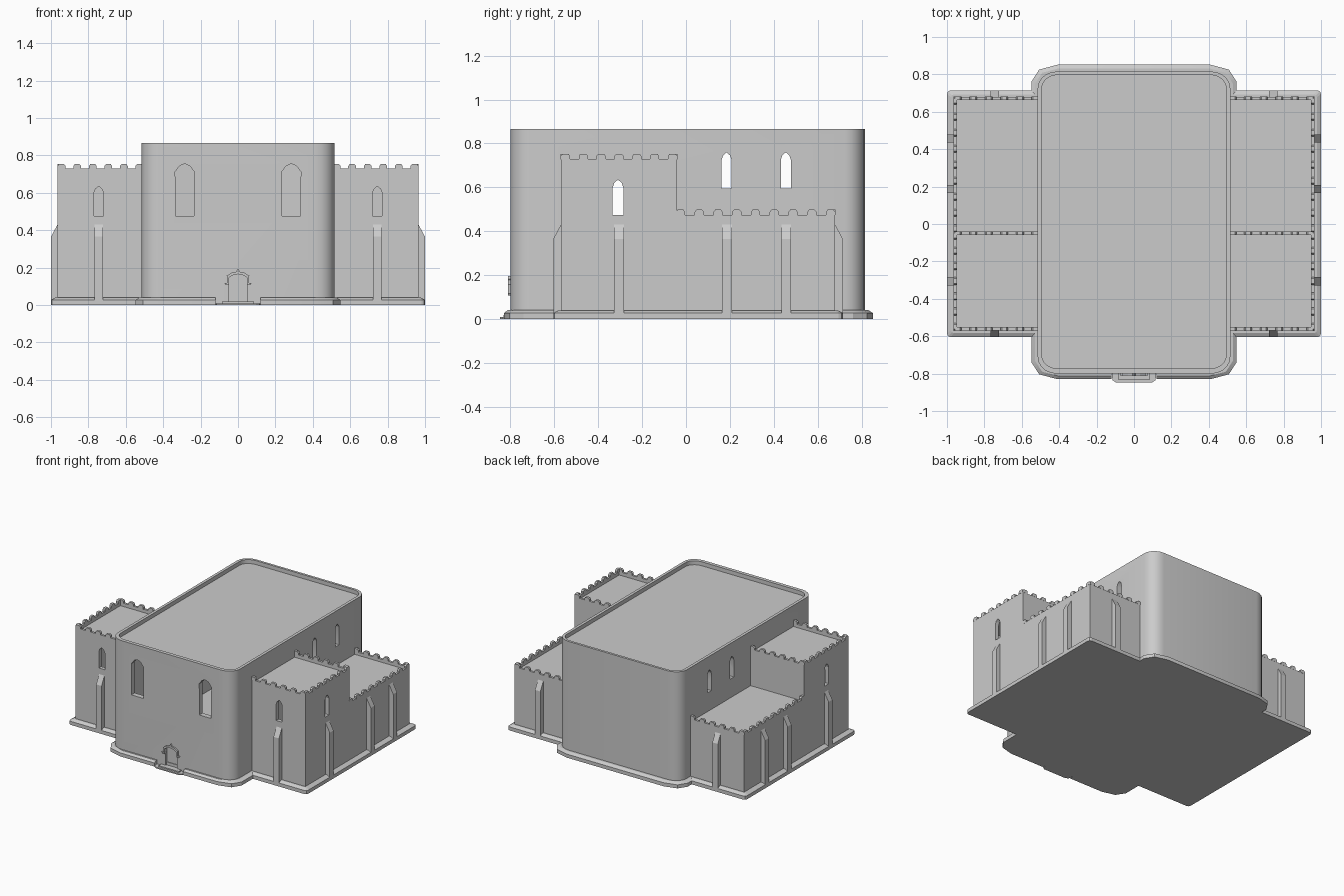
import bpy, bmesh
from math import sin, cos, pi

if "Cube" in bpy.data.objects:
    bpy.data.objects.remove(bpy.data.objects["Cube"])


def add(bm, rings):
    """Closed loft through rings of 3D points."""
    vs = [[bm.verts.new(p) for p in r] for r in rings]
    n = len(rings[0])
    bm.faces.new(vs[0])
    bm.faces.new(vs[-1])
    for a, b in zip(vs, vs[1:]):
        for i in range(n):
            bm.faces.new((a[i], a[(i + 1) % n], b[(i + 1) % n], b[i]))


def finish(name, bm):
    bmesh.ops.recalc_face_normals(bm, faces=bm.faces[:])
    me = bpy.data.meshes.new(name)
    bm.to_mesh(me)
    bm.free()
    ob = bpy.data.objects.new(name, me)
    bpy.context.collection.objects.link(ob)
    return ob


def ring(pts, t, axis):
    if axis == 'x':
        return [(t, u, v) for u, v in pts]
    if axis == 'y':
        return [(u, t, v) for u, v in pts]
    return [(u, v, t) for u, v in pts]


def prism(name, pts, a, b, axis='z'):
    bm = bmesh.new()
    add(bm, [ring(pts, a, axis), ring(pts, b, axis)])
    return finish(name, bm)


def rect(u0, u1, v0, v1):
    return [(u0, v0), (u1, v0), (u1, v1), (u0, v1)]


def rounded(hx, y0, y1, rx, ry, seg):
    """Rounded rectangle, symmetric in x."""
    pts = []
    for q, (cx, cy) in enumerate([(hx - rx, y1 - ry), (rx - hx, y1 - ry),
                                  (rx - hx, y0 + ry), (hx - rx, y0 + ry)]):
        for k in range(seg + 1):
            a = (q + k / seg) * pi / 2
            pts.append((cx + rx * cos(a), cy + ry * sin(a)))
    return pts


def arch(c, w, z0, spring, top, bulge):
    """Pointed window outline; bulge swells the arch sides."""
    h = w / 2
    m = top - spring
    side = [(h, spring), (h * (0.5 + bulge) + h * 0.12, spring + m * 0.55),
            (h * bulge * 1.1 + h * 0.1, spring + m * 0.88)]
    return ([(c - h, z0), (c + h, z0)] + [(c + x, z) for x, z in side]
            + [(c, top)] + [(c - x, z) for x, z in reversed(side)])


def cut(targets, cutter):
    cutter.hide_render = True
    for ob in targets:
        m = ob.modifiers.new("cut", 'BOOLEAN')
        m.operation, m.solver, m.object = 'DIFFERENCE', 'EXACT', cutter
        bpy.context.view_layer.objects.active = ob
        bpy.ops.object.modifier_apply(modifier=m.name)
    bpy.data.objects.remove(cutter)


# main hall: hollow, sunken roof
hall = prism("main_hall", rounded(.515, -.80, .815, .10, .09, 5), 0, .865)
cut([hall], prism("roof_cut", rounded(.493, -.773, .797, .085, .07, 5), .835, .95))
cut([hall], prism("room_cut", rounded(.475, -.76, .775, .08, .07, 5), .04, .80))

# wings: tall front block and low rear block on each side
talls, lows = [], []
for s, side in ((1, "right"), (-1, "left")):
    def xr(a, b):
        return min(s * a, s * b), max(s * a, s * b)
    tall = prism(side + "_tall_wing", rect(*xr(.505, .965), -.57, -.04), 0, .73)
    cut([tall], prism("c", rect(*xr(.40, .948), -.553, -.057), .705, .9))
    cut([tall], prism("c", rect(*xr(.53, .935), -.54, -.07), .04, .68))
    cut([tall], prism("c", arch(s * .745, .05, .475, .60, .635, .1), -.65, -.50, 'y'))
    low = prism(side + "_low_wing", rect(*xr(.505, .965), -.05, .68), 0, .475)
    cut([low], prism("c", rect(*xr(.40, .948), -.10, .663), .452, .6))
    cut([hall], prism("c", arch(s * .285, .10, .475, .66, .755, .4), -.9, -.70, 'y'))
    talls.append(tall)

# side windows that line up right through the building
cut([hall] + talls, prism("c", arch(-.31, .048, .475, .60, .635, .1), -1.1, 1.1, 'x'))
for y in (.185, .455):
    cut([hall], prism("c", arch(y, .046, .595, .725, .76, .1), -1.1, 1.1, 'x'))

# door recess
cut([hall], prism("c", arch(0, .095, .018, .125, .165, .4), -.9, -.785, 'y'))

# crenellations
bm = bmesh.new()


def merlon(axis, c, t, z):
    p = [(c - .021, z - .002), (c + .021, z - .002), (c + .021, z + .013),
         (c + .013, z + .023), (c - .013, z + .023), (c - .021, z + .013)]
    add(bm, [ring(p, t - .0095, axis), ring(p, t + .0095, axis)])


def row(axis, a, b, n, t, z):
    for i in range(n):
        merlon(axis, a + (b - a) * i / (n - 1), t, z)


for s in (1, -1):
    row('y', s * .943, s * .527, 6, -.5615, .73)
    row('y', s * .943, s * .527, 6, -.0485, .73)
    row('x', -.549, -.062, 7, s * .9565, .73)
    row('x', .659, -.025, 9, s * .9565, .475)
    row('y', s * .943, s * .527, 6, .6715, .475)
finish("crenellations", bm)

# buttresses with sloped tops
bm = bmesh.new()


def buttress(axis, c, wall, d):
    prof = [(wall - d * .02, 0), (wall + d * .035, 0), (wall + d * .035, .365),
            (wall, .43), (wall - d * .02, .43)]
    add(bm, [ring(prof, c - .0225, axis), ring(prof, c + .0225, axis)])


for s in (1, -1):
    for y in (-.305, .187, .457):
        buttress('y', y, s * .965, s)
    buttress('x', s * .745, -.57, -1)
    buttress('x', s * .745, .68, 1)
finish("buttresses", bm)

# sloped plinths
bm = bmesh.new()
add(bm, [ring(rounded(.548, -.83, .852, .14, .09, 2), 0, 'z'),
         ring(rounded(.548, -.83, .852, .14, .09, 2), .027, 'z'),
         ring(rounded(.528, -.813, .832, .125, .08, 2), .04, 'z')])
hall_plinth = finish("hall_plinth", bm)
cut([hall_plinth], prism("c", rect(-.12, .12, -.9, -.79), -.1, .1))
bm = bmesh.new()
add(bm, [ring(rounded(1, -.605, .715, .02, .02, 2), 0, 'z'),
         ring(rounded(1, -.605, .715, .02, .02, 2), .027, 'z'),
         ring(rounded(.978, -.583, .693, .015, .015, 2), .039, 'z')])
finish("wing_plinth", bm)

# door steps
prism("lower_step", [(-.12, -.79), (-.115, -.835), (-.095, -.848),
                     (.095, -.848), (.115, -.835), (.12, -.79)], 0, .009)
prism("upper_step", rect(-.085, .085, -.832, -.78), 0, .018)

# door hood moulding, capitals and finial
bm = bmesh.new()
outer = arch(0, .118, .11, .128, .18, .4)[1:]
inner = arch(0, .096, .11, .125, .165, .4)[1:]
outer.append((-.059, .11))
inner.append((-.048, .11))
for i in range(len(outer) - 1):
    q = [outer[i], outer[i + 1], inner[i + 1], inner[i]]
    add(bm, [ring(q, -.812, 'y'), ring(q, -.79, 'y')])
for x in (-.06, .06):
    q = [(x - .013, .118), (x - .008, .108), (x + .008, .108), (x + .013, .118)]
    add(bm, [ring(q, -.812, 'y'), ring(q, -.79, 'y')])
q = [(-.008, .183), (0, .172), (.008, .183), (0, .195)]
add(bm, [ring(q, -.812, 'y'), ring(q, -.79, 'y')])
finish("door_hood", bm)

# smooth the hall's rounded corners
for ob in (hall, hall_plinth):
    bpy.ops.object.select_all(action='DESELECT')
    ob.select_set(True)
    bpy.context.view_layer.objects.active = ob
    bpy.ops.object.shade_smooth_by_angle()
